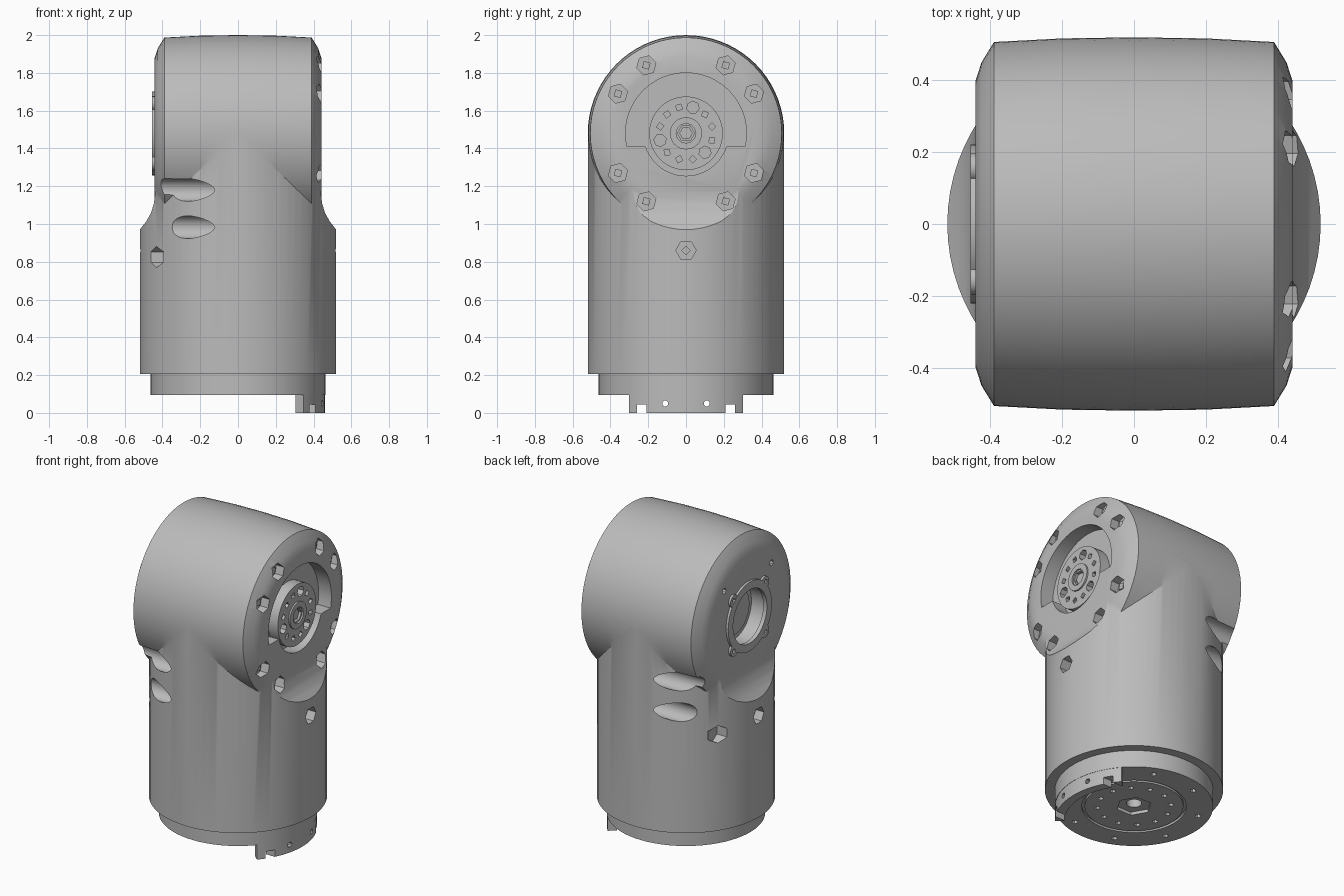
import bpy, bmesh
from math import sin, cos, pi, radians, asin, degrees

cube = bpy.data.objects.get("Cube")
if cube:
    bpy.data.objects.remove(cube)

grey = bpy.data.materials.new("matte_grey")
grey.use_nodes = True
COLOUR = (0.5, 0.5, 0.5, 1)
grey.diffuse_color = COLOUR
grey.node_tree.nodes["Principled BSDF"].inputs["Base Color"].default_value = COLOUR

AXIS_Z = 1.48      # height of the horizontal joint axis
R = 0.52           # housing radius


def arc(r, a0, a1, n, c=(0, 0)):
    """Points on an arc, angles in degrees."""
    steps = [radians(a0 + (a1 - a0) * i / n) for i in range(n + 1)]
    return [(c[0] + r * cos(a), c[1] + r * sin(a)) for a in steps]


def circle(r, n=48, c=(0, 0), turn=0):
    return arc(r, turn, turn + 360, n, c)[:-1]


def extrude(bm, pts, axis, lo, hi):
    """Add a closed prism of a 2D outline along one axis."""
    place = {"x": lambda u, v, h: (h, u, v), "y": lambda u, v, h: (u, h, v),
             "z": lambda u, v, h: (u, v, h)}[axis]
    ends = [[bm.verts.new(place(u, v, h)) for u, v in pts] for h in (lo, hi)]
    faces = [bm.faces.new(e) for e in ends]
    for i in range(len(pts)):
        j = (i + 1) % len(pts)
        faces.append(bm.faces.new((ends[0][i], ends[0][j], ends[1][j], ends[1][i])))
    bmesh.ops.recalc_face_normals(bm, faces=faces)


def finish(name, bm):
    mesh = bpy.data.meshes.new(name)
    bm.to_mesh(mesh)
    bm.free()
    ob = bpy.data.objects.new(name, mesh)
    mesh.materials.append(grey)
    bpy.context.collection.objects.link(ob)
    return ob


def solid(name, *prisms):
    bm = bmesh.new()
    for p in prisms:
        extrude(bm, *p)
    return finish(name, bm)


def activate(ob):
    bpy.ops.object.select_all(action="DESELECT")
    ob.select_set(True)
    bpy.context.view_layer.objects.active = ob


def combine(ob, other, operation="DIFFERENCE"):
    """Apply a boolean and delete the helper."""
    activate(ob)
    mod = ob.modifiers.new("cut", "BOOLEAN")
    mod.operation, mod.object, mod.solver = operation, other, "EXACT"
    mod.use_self = operation == "DIFFERENCE"
    bpy.ops.object.modifier_apply(modifier=mod.name)
    bpy.data.objects.remove(other)


def smooth(ob):
    activate(ob)
    bpy.ops.object.shade_smooth_by_angle(angle=radians(28))


centre = (0, AXIS_Z)

# Upright column, narrowed at the shoulders
housing = solid("housing", (circle(R, 72), "z", 0.205, AXIS_Z))
side = [(0.6, 0.1), (0.6, 0.88), (0.52, 0.97), (0.485, 1.015), (0.46, 1.06),
        (0.445, 1.11), (0.438, 1.17), (0.438, 1.7)]
shoulders = solid("shoulders", (side + [(-x, z) for x, z in reversed(side)], "y", -1, 1))
combine(housing, shoulders, "INTERSECT")

# Horizontal drum, slightly crowned with chamfered ends
bm = bmesh.new()
half = [(0.441, 0.40), (0.425, 0.45), (0.39, 0.507), (0.2, 0.517)]
profile = [(-x, r) for x, r in half] + [(0, R)] + half[::-1]
rings = [[bm.verts.new((x, y, z)) for y, z in circle(r, 72, centre)] for x, r in profile]
for a, b in zip(rings, rings[1:]):
    for i in range(len(a)):
        j = (i + 1) % len(a)
        bm.faces.new((a[i], a[j], b[j], b[i]))
bm.faces.new(rings[0])
bm.faces.new(rings[-1])
bmesh.ops.recalc_face_normals(bm, faces=bm.faces)
combine(housing, finish("drum", bm), "UNION")

# Stepped recess on the left end of the drum
step = -0.07
wide, narrow = 0.32, 0.225
a, b = degrees(asin(step / wide)), degrees(asin(step / narrow))
outline = arc(wide, a, 180 - a, 40, centre) + arc(narrow, 180 - b, 360 + b, 24, centre)
cuts = [(outline, "x", 0.35, 0.7)]

# Bolt pockets around the recess, and one on each side below
spots = [(s * y, AXIS_Z + t * z) for s in (-1, 1) for t in (-1, 1)
         for y, z in ((0.21, 0.36), (0.36, 0.21))]
for y, z in spots:
    cuts.append((circle(0.052, 6, (y, z), 15), "x", 0.385, 0.7))
    cuts.append((circle(0.026, 4, (y, z), 30), "x", 0.35, 0.40))
for s in (-1, 1):
    lo, hi = sorted((s * 0.45, s * 0.7))
    cuts.append((circle(0.054, 6, (0, 0.86)), "x", lo, hi))
    lo, hi = sorted((s * 0.41, s * 0.47))
    cuts.append((circle(0.025, 4, (0, 0.86)), "x", lo, hi))

# Front and back bolt channels and side notches
for s in (-1, 1):
    for z in (0.983, 1.18):
        cuts.append((circle(0.06, 24, (s * 0.445, z)), "x", -0.7, -0.05))
        cuts.append((circle(0.022, 8, (s * 0.44, z)), "x", -0.08, 0.02))
    cuts.append((circle(0.056, 6, (s * 0.29, 0.825), 30), "x", -0.7, -0.39))
    cuts.append((circle(0.018, 8, (s * 0.24, AXIS_Z + 0.25)), "x", -0.7, -0.38))

# Stepped bore on the right end
cuts.append((circle(0.18, 48, centre), "x", -0.7, -0.34))
cuts.append((circle(0.145, 48, centre), "x", -0.35, -0.08))
combine(housing, solid("housing_cutter", *cuts))
smooth(housing)

# Output disc with a ring of holes, and its hub
disc = solid("output_disc", (circle(0.195, 48, centre), "x", 0.3, 0.42))
holes = [(circle(0.045, 6, centre), "x", 0.36, 0.6)]
for i in range(12):
    big = i % 4 == 2
    spot = arc(0.142, 15 + 30 * i, 0, 1, centre)[0]
    holes.append((circle(0.033 if big else 0.02, 7 if big else 4, spot, 20 * i),
                  "x", 0.375, 0.6))
combine(disc, solid("disc_cutter", *holes))
smooth(disc)
hub = solid("disc_hub", (circle(0.085, 32, centre), "x", 0.34, 0.43))
combine(hub, solid("hub_cutter", (circle(0.052, 12, centre), "x", 0.37, 0.6)))
smooth(hub)
smooth(solid("hub_screw", (circle(0.035, 6, centre), "x", 0.36, 0.41)))

# Cover ring with four ears, and the clamp inside the bore
ring = solid("cover_ring", (circle(0.222, 48, centre), "x", -0.456, -0.43))
for i in range(4):
    spot = arc(0.222, 45 + 90 * i, 0, 1, centre)[0]
    combine(ring, solid("ear", (circle(0.04, 16, spot), "x", -0.455, -0.431)), "UNION")
openings = [(circle(0.172, 48, centre), "x", -0.6, -0.3)]
openings += [(circle(0.014, 8, arc(0.23, 45 + 90 * i, 0, 1, centre)[0]), "x", -0.6, -0.3)
             for i in range(4)]
combine(ring, solid("ring_cutter", *openings))
smooth(ring)
clamp = solid("bore_clamp", (circle(0.075, 24, centre), "x", -0.25, -0.06))
combine(clamp, solid("clamp_cutter", (circle(0.045, 24, centre), "x", -0.4, -0.12)))
smooth(clamp)

# Base flange with groove, hole rings and a hex socket
flange = solid("base_flange", (circle(0.462, 72), "z", 0.095, 0.25))
groove = solid("groove", (circle(0.305, 64), "z", 0, 0.11))
combine(groove, solid("groove_core", (circle(0.288, 64), "z", -0.1, 0.2)))
combine(flange, groove)
holes = [(circle(0.105, 6), "z", 0, 0.115), (circle(0.045, 24), "z", 0, 0.2)]
for i in range(12):
    holes.append((circle(0.017, 6, arc(0.215, 30 * i + 15, 0, 1)[0]), "z", 0, 0.13))
for i in range(8):
    holes.append((circle(0.018, 6, arc(0.39, 45 * i + 22, 0, 1)[0]), "z", 0, 0.13))
combine(flange, solid("flange_cutter", *holes))
smooth(flange)

# Curved key tab under the flange, with notches and pin holes
tab = solid("key_tab", (arc(0.46, -41, 41, 24) + arc(0.405, 41, -41, 24), "z", 0, 0.11))
cuts = []
for s in (-1, 1):
    y = s * 0.235
    cuts.append(([(y - 0.025, -0.1), (y + 0.025, -0.1), (y + 0.025, 0.045),
                  (y - 0.025, 0.045)], "x", 0.2, 0.6))
    cuts.append((circle(0.016, 10, (s * 0.11, 0.05)), "x", 0.2, 0.6))
combine(tab, solid("tab_cutter", *cuts))
smooth(tab)
